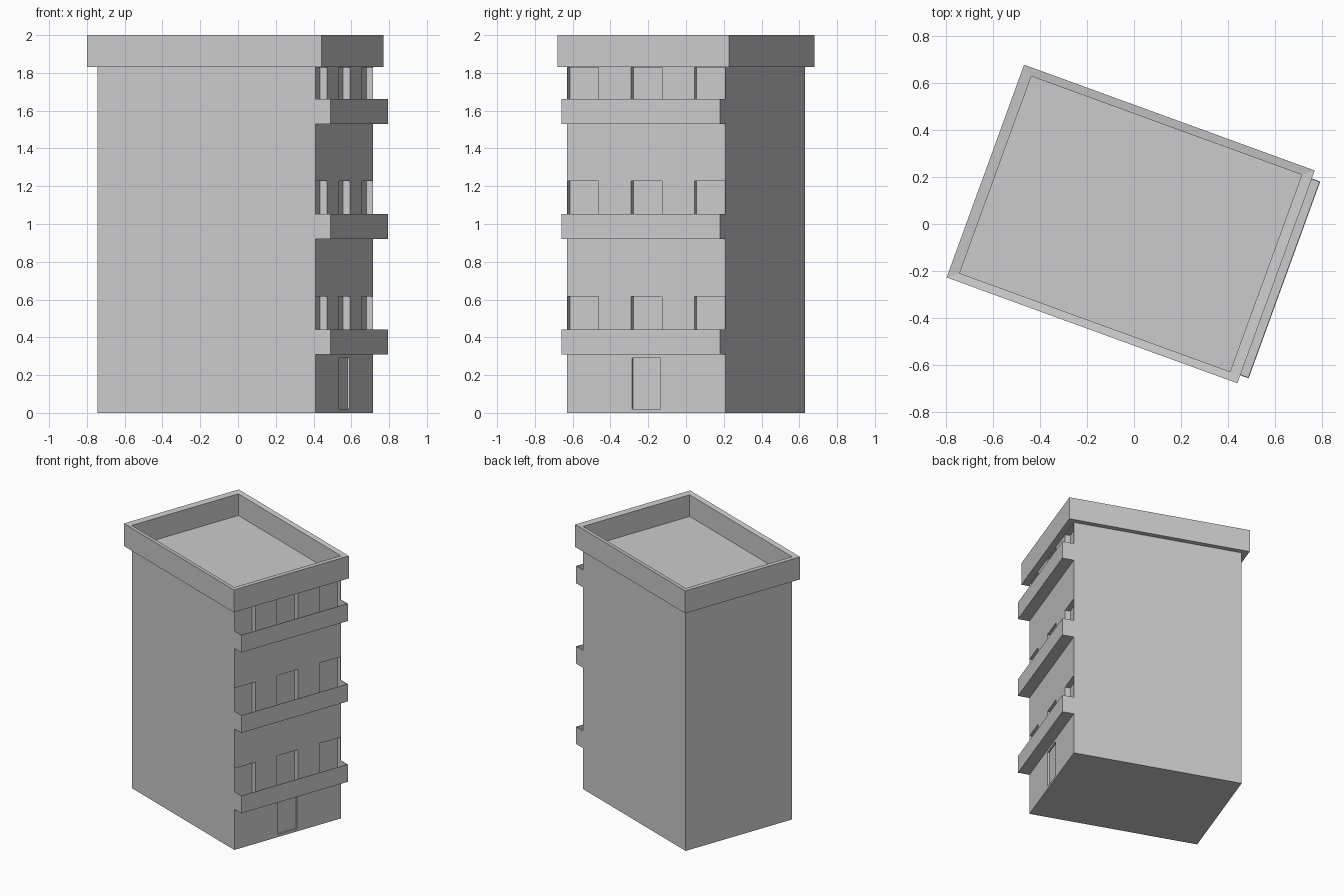
import bpy, bmesh
from math import radians
from mathutils import Matrix, Vector

if "Cube" in bpy.data.objects:
    bpy.data.objects.remove(bpy.data.objects["Cube"])

# Building frame: turned 20 degrees about z, balcony face on local +x
PLACE = Matrix.Translation((-0.014, 0, 0)) @ Matrix.Rotation(radians(-20), 4, 'Z')
HW, HD, H = 0.614, 0.447, 1.83
FLOORS = [0.31, 0.92, 1.53]


def add_box(bm, lo, hi):
    lo, hi = Vector(lo), Vector(hi)
    m = Matrix.Translation((lo + hi) / 2) @ Matrix.Diagonal((*(hi - lo), 1))
    bmesh.ops.create_cube(bm, size=1, matrix=m)


def make(name, bm):
    bmesh.ops.recalc_face_normals(bm, faces=bm.faces)
    me = bpy.data.meshes.new(name)
    bm.to_mesh(me)
    bm.free()
    ob = bpy.data.objects.new(name, me)
    ob.matrix_world = PLACE
    bpy.context.collection.objects.link(ob)
    return ob


def boxes(name, spans):
    bm = bmesh.new()
    for lo, hi in spans:
        add_box(bm, lo, hi)
    return make(name, bm)


# Main block
body = boxes("building_body", [((-HW, -HD, 0), (HW, HD, H))])

# Recesses: entrance door and three balcony doors per storey
cuts = [((HW - 0.012, -0.08, 0.02), (HW + 0.1, 0.08, 0.29))]
for z in FLOORS:
    for y in (-0.357, 0, 0.357):
        cuts.append(((HW - 0.038, y - 0.087, z + 0.004),
                     (HW + 0.1, y + 0.087, min(z + 0.307, H - 0.002))))
cutter = boxes("recess_cutter", cuts)
cutter.hide_render = True
mod = body.modifiers.new("recesses", 'BOOLEAN')
mod.operation = 'DIFFERENCE'
mod.solver = 'EXACT'
mod.object = cutter
bpy.context.view_layer.objects.active = body
bpy.ops.object.modifier_apply(modifier=mod.name)
bpy.data.objects.remove(cutter)

# Balconies: open trays with a thin floor, front rail and end rails
T, OUT, RAIL = 0.004, 0.084, 0.132
for i, z in enumerate(FLOORS):
    x0, x1, top = HW, HW + OUT, z + RAIL
    boxes(f"balcony_{i + 1}", [
        ((x0, -HD, z), (x1, HD, z + T)),
        ((x1 - T, -HD, z + T), (x1, HD, top)),
        ((x0, -HD, z + T), (x1 - T, -HD + T, top)),
        ((x0, HD - T, z + T), (x1 - T, HD, top))])

# Roof parapet: four-sided ring, its top tilted slightly inward
bm = bmesh.new()
loops = []
for w, d, z in ((HW + 0.046, HD + 0.036, H), (HW + 0.046, HD + 0.036, 2.0),
                (HW, HD, 1.994), (HW, HD, H)):
    loops.append([bm.verts.new((sx * w, sy * d, z))
                  for sx, sy in ((-1, -1), (1, -1), (1, 1), (-1, 1))])
for k in range(4):
    a, b = loops[k], loops[(k + 1) % 4]
    for j in range(4):
        n = (j + 1) % 4
        bm.faces.new((a[j], a[n], b[n], b[j]))
make("roof_parapet", bm)
